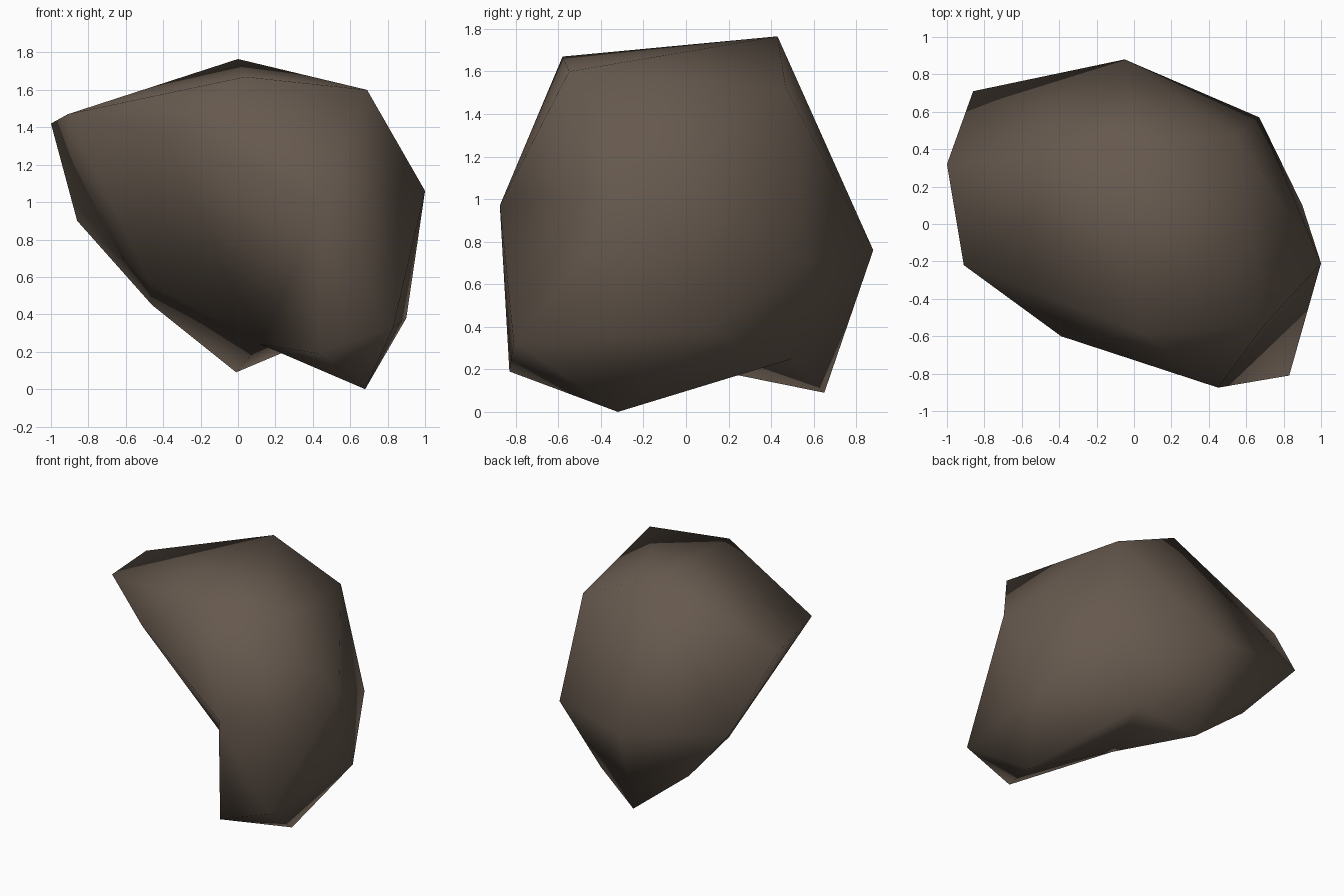
import bpy, bmesh
from mathutils import Vector

if "Cube" in bpy.data.objects:
    bpy.data.objects.remove(bpy.data.objects["Cube"])

# Corner points of the boulder, by letter
POINTS = {
    # crown
    'A': (0, .43, 1.765), 'B': (.04, -.58, 1.67), 'C': (.69, -.55, 1.60), 'R': (.54, .47, 1.52),
    'O': (-.91, -.22, 1.47), 'N': (-1, .32, 1.42), 'P': (-.39, -.60, 1.36),
    # girth
    'D': (1, -.21, 1.06), 'I': (.45, -.875, .97), 'J': (-.05, .88, .76),
    'M': (-.86, .71, .90), 'Q': (.67, .57, .70),
    # base
    'E': (.90, .10, .38), 'F': (.68, -.32, 0), 'G': (.83, -.81, .33), 'H': (.43, -.83, .19),
    'K': (-.01, .65, .09), 'L': (-.46, .62, .45),
    # hollows on the underside
    'S': (.12, -.09, .24), 'U': (.37, .50, .25), 'T': (-.47, .15, .57),
}
# Hollows are swelled outwards while skinning, then pulled back in
SWELL = {'S': 1.5, 'U': 1.25, 'T': 1.06}
# Creases that run inside the hull: (sunken valley and overhang edges)
CREASES = ['PT', 'PS', 'IS', 'TS', 'KS', 'FS', 'KU', 'FU', 'SU', 'ID']
CENTRE = Vector((0, 0, .9))

stone = bpy.data.materials.new("dark_brown_stone")
stone.diffuse_color = (.133, .100, .076, 1)
stone.use_nodes = True
stone.node_tree.nodes["Principled BSDF"].inputs["Base Color"].default_value = stone.diffuse_color

bm = bmesh.new()
corner = {k: bm.verts.new(CENTRE + (Vector(p) - CENTRE) * SWELL.get(k, 1))
          for k, p in POINTS.items()}

# Skin the points with a hull
bmesh.ops.convex_hull(bm, input=bm.verts[:])
bmesh.ops.triangulate(bm, faces=bm.faces[:])


def crease(a, b):
    """Turn the edge lying between corners a and b so that it joins them."""
    if any(e.other_vert(a) is b for e in a.link_edges):
        return
    for f in a.link_faces:
        for e in f.edges:
            if a not in e.verts and len(e.link_faces) == 2:
                if any(b in g.verts for g in e.link_faces):
                    bmesh.utils.edge_rotate(e, True)
                    return


for _ in range(3):
    for a, b in CREASES:
        crease(corner[a], corner[b])

# Sink the hollows
for k, v in corner.items():
    v.co = POINTS[k]
bmesh.ops.delete(bm, geom=[v for v in bm.verts if not v.link_faces], context='VERTS')
bmesh.ops.recalc_face_normals(bm, faces=bm.faces[:])
for f in bm.faces:
    f.smooth = True

mesh = bpy.data.meshes.new("boulder")
bm.to_mesh(mesh)
bm.free()
mesh.materials.append(stone)
rock = bpy.data.objects.new("boulder", mesh)
bpy.context.collection.objects.link(rock)
